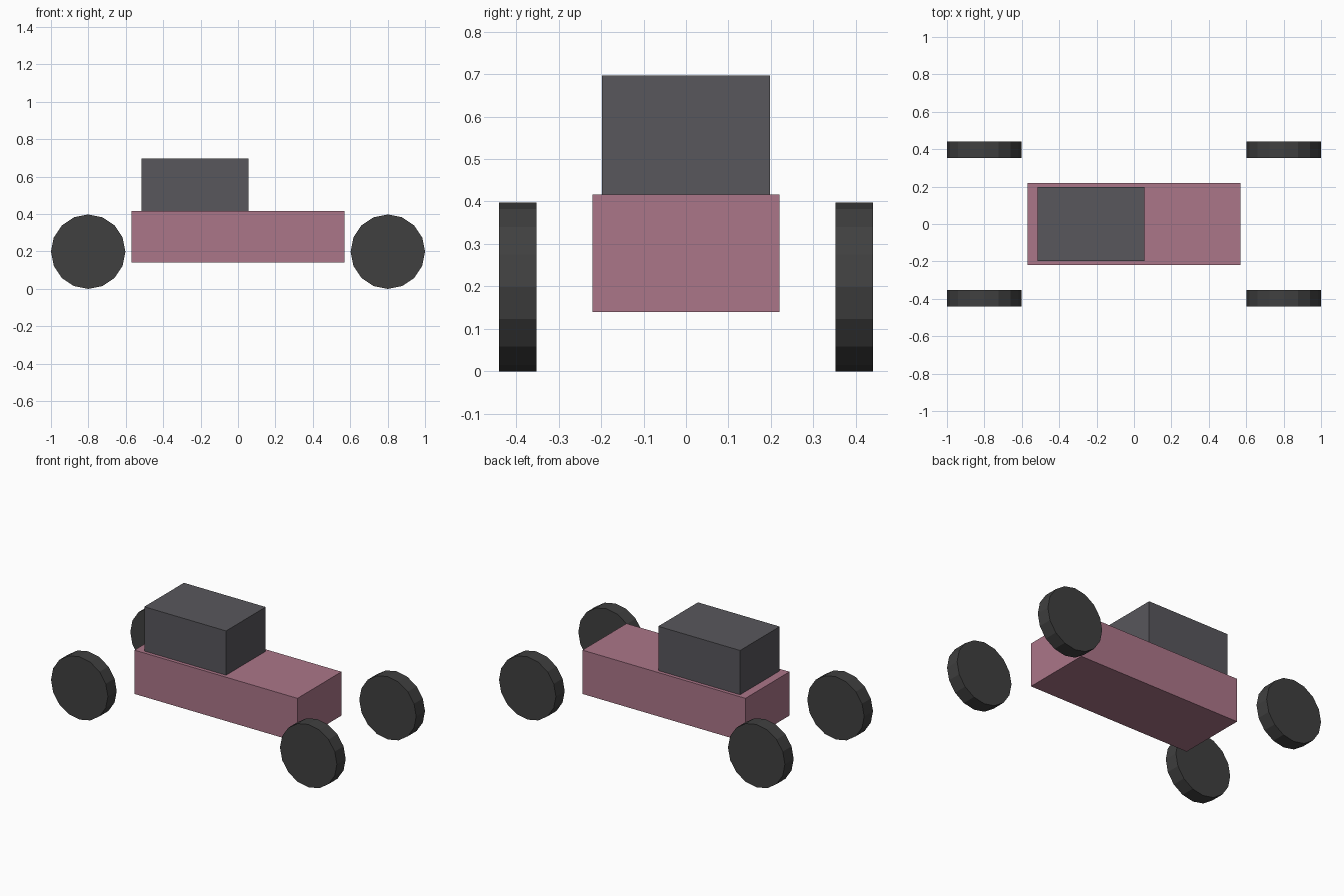
import bpy
import math

default = bpy.data.objects.get("Cube")
if default:
    bpy.data.objects.remove(default, do_unlink=True)


def make_material(name, rgb):
    mat = bpy.data.materials.new(name)
    mat.use_nodes = True
    color = (*rgb, 1.0)
    mat.diffuse_color = color
    mat.node_tree.nodes["Principled BSDF"].inputs["Base Color"].default_value = color
    return mat


def finish(name, mat):
    obj = bpy.context.object
    obj.name = obj.data.name = name
    obj.data.materials.append(mat)
    return obj


def box(name, low, high, mat):
    center = [(a + b) / 2 for a, b in zip(low, high)]
    bpy.ops.mesh.primitive_cube_add(size=1, location=center)
    obj = finish(name, mat)
    obj.scale = [b - a for a, b in zip(low, high)]
    bpy.ops.object.transform_apply(location=False, rotation=False, scale=True)
    return obj


def wheel(name, x, y, mat):
    # The quarter turn about z puts a vertex at the fore and aft points
    bpy.ops.mesh.primitive_cylinder_add(
        vertices=16, radius=WHEEL_RADIUS, depth=WHEEL_WIDTH,
        location=(x, y, WHEEL_RADIUS), rotation=(math.pi / 2, 0, 0))
    return finish(name, mat)


WHEEL_RADIUS = 0.199
WHEEL_WIDTH = 0.088

pink = make_material("body_pink", (0.41, 0.18, 0.25))
gray = make_material("cabin_gray", (0.098, 0.095, 0.107))
rubber = make_material("wheel_rubber", (0.051, 0.051, 0.051))

# Body and the offset cabin resting on it
box("body", (-0.57, -0.22, 0.14), (0.57, 0.22, 0.417), pink)
box("cabin", (-0.517, -0.198, 0.417), (0.055, 0.198, 0.697), gray)

# Four free-standing wheels
for end, y in (("front", -0.396), ("back", 0.396)):
    for side, x in (("left", 0.801), ("right", -0.801)):
        wheel(f"{end}_{side}_wheel", x, y, rubber)
